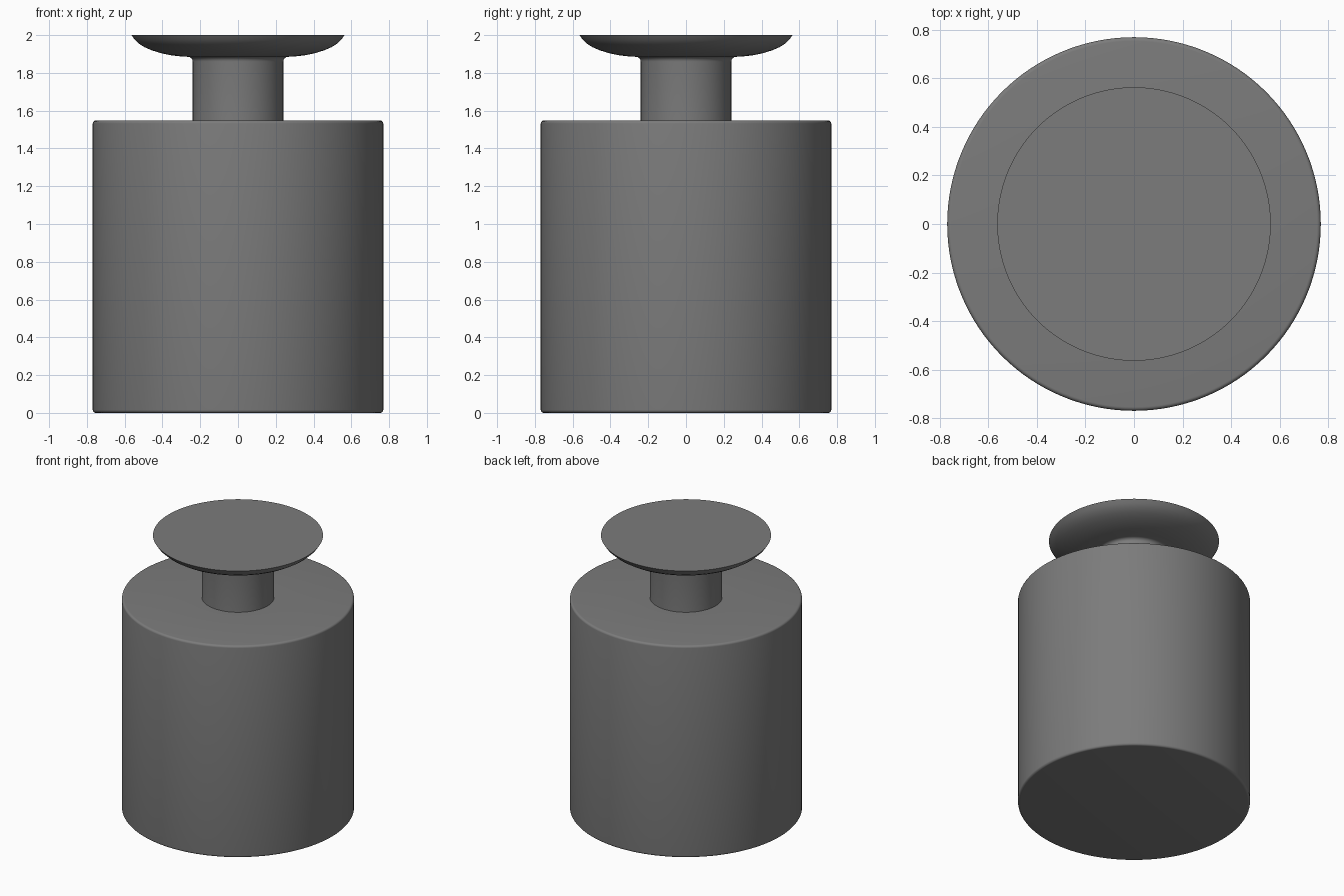
import bpy, bmesh, math

if "Cube" in bpy.data.objects:
    bpy.data.objects.remove(bpy.data.objects["Cube"])

SEGMENTS = 128

# dark grey iron
dark_grey = bpy.data.materials.new("dark_grey")
dark_grey.diffuse_color = (0.2, 0.2, 0.2, 1)
dark_grey.use_nodes = True
dark_grey.node_tree.nodes["Principled BSDF"].inputs["Base Color"].default_value = dark_grey.diffuse_color


def arc(cx, cz, rx, rz, start, end, steps):
    """Elliptical arc points (radius, height), angles in degrees."""
    pts = []
    for i in range(steps + 1):
        a = math.radians(start + (end - start) * i / steps)
        pts.append((cx + rx * math.cos(a), cz + rz * math.sin(a)))
    return pts


def lathe(name, profile):
    """Spin a (radius, height) profile around z; ends at radius 0 close."""
    bm = bmesh.new()
    verts = [bm.verts.new((r, 0, z)) for r, z in profile]
    edges = [bm.edges.new(pair) for pair in zip(verts, verts[1:])]
    bmesh.ops.spin(bm, geom=verts + edges, cent=(0, 0, 0), axis=(0, 0, 1),
                   angle=math.tau, steps=SEGMENTS, use_merge=True)
    bmesh.ops.remove_doubles(bm, verts=bm.verts, dist=1e-5)
    bmesh.ops.recalc_face_normals(bm, faces=bm.faces)
    mesh = bpy.data.meshes.new(name)
    bm.to_mesh(mesh)
    bm.free()
    mesh.materials.append(dark_grey)
    obj = bpy.data.objects.new(name, mesh)
    bpy.context.collection.objects.link(obj)
    bpy.ops.object.select_all(action='DESELECT')
    obj.select_set(True)
    bpy.context.view_layer.objects.active = obj
    bpy.ops.object.shade_smooth_by_angle(angle=math.radians(35))
    return obj


R, H, NECK, B = 0.769, 1.548, 0.24, 0.016

# cylindrical weight body with small rounded rims, open where the neck joins
lathe("weight_body",
      [(0, 0)]
      + arc(R - B, B, B, B, -90, 0, 5)
      + arc(R - B, H - B, B, B, 0, 90, 5)
      + [(NECK, H)])

# neck flaring through a small fillet into a flat-topped mushroom knob
lathe("grip_knob",
      [(NECK, H)]
      + arc(NECK + 0.025, 1.86, 0.025, 0.025, 180, 95, 5)
      + [(0.31, 1.888), (0.36, 1.894), (0.41, 1.905), (0.455, 1.919),
         (0.495, 1.936), (0.525, 1.955), (0.547, 1.976), (0.563, 2.0), (0, 2.0)])
